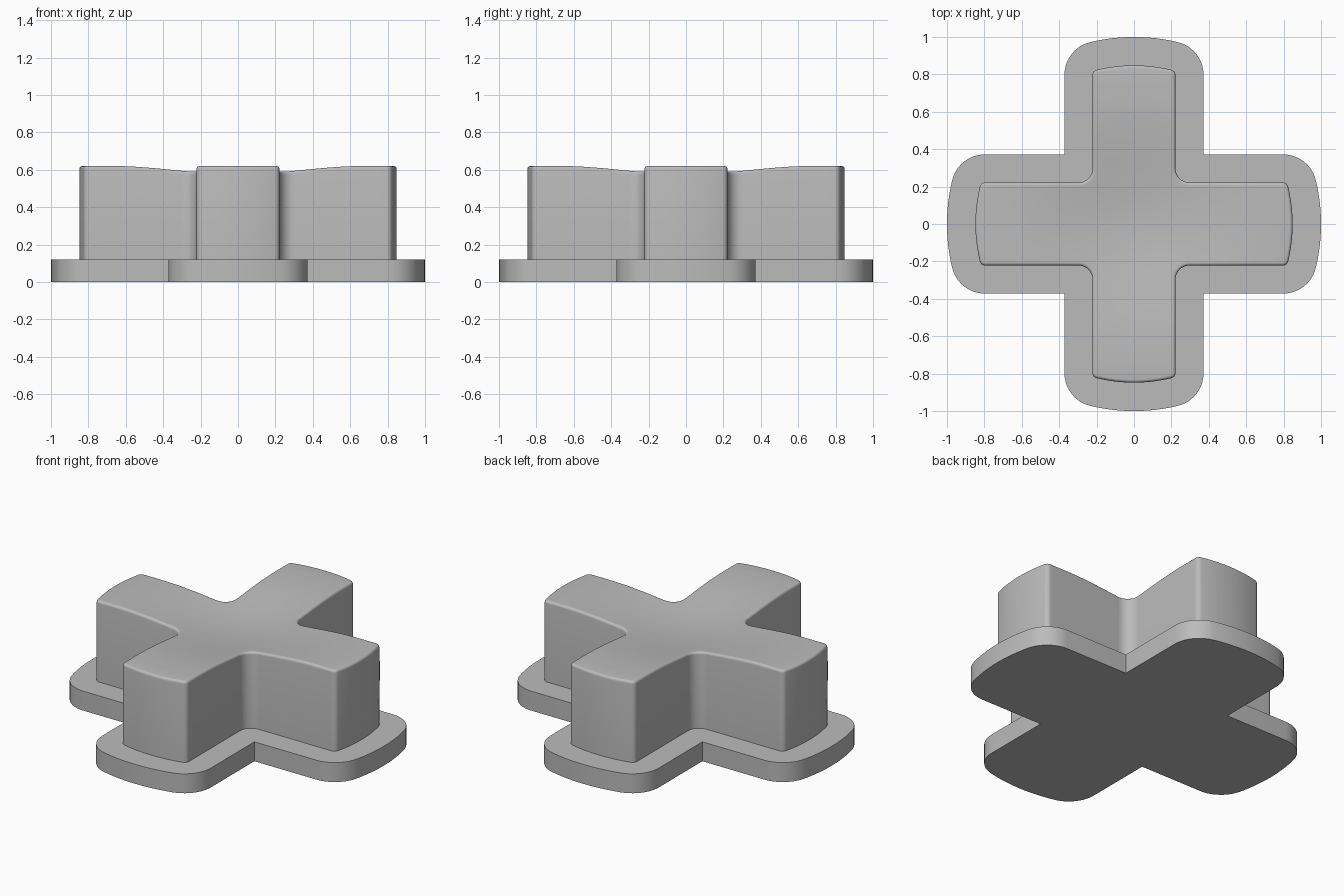
import bpy, bmesh, math
from mathutils import Vector, Matrix

default = bpy.data.objects.get("Cube")
if default:
    bpy.data.objects.remove(default, do_unlink=True)

grey = bpy.data.materials.new("plain grey")
grey.use_nodes = True
grey.diffuse_color = (0.5, 0.5, 0.5, 1)
grey.node_tree.nodes["Principled BSDF"].inputs["Base Color"].default_value = (0.5, 0.5, 0.5, 1)


def arc(cx, cy, radius, start, end, steps):
    angles = [start + (end - start) * i / steps for i in range(steps + 1)]
    return [Vector((cx + radius * math.cos(a), cy + radius * math.sin(a), 0)) for a in angles]


def cross_outline(half, reach, corner, fillet):
    """Plus shape with bowed arm ends, rounded outer corners and filleted inner ones."""
    cy = half - corner
    cx = math.sqrt((reach - corner) ** 2 - cy ** 2)
    phi, right = math.atan2(cy, cx), math.pi / 2
    arm = arc(cx, -cy, corner, -right, -phi, 10)
    arm += arc(0, 0, reach, -phi, phi, 16)[1:-1]
    arm += arc(cx, cy, corner, phi, right, 10)
    if fillet:
        arm += arc(half + fillet, half + fillet, fillet, 3 * right, 2 * right, 10)
    else:
        arm.append(Vector((half, half, 0)))
    return [Matrix.Rotation(k * right, 3, "Z") @ p for k in range(4) for p in arm]


def loft(bm, rings):
    """Join (outline, height) rings with side walls and close both ends."""
    loops = [[bm.verts.new((p.x, p.y, z)) for p in pts] for pts, z in rings]
    n = len(loops[0])
    for low, high in zip(loops, loops[1:]):
        for i in range(n):
            j = (i + 1) % n
            bm.faces.new((low[i], low[j], high[j], high[i]))
    bm.faces.new(loops[0][::-1])
    bm.faces.new(loops[-1])


def finish(bm, name):
    mesh = bpy.data.meshes.new(name)
    bm.to_mesh(mesh)
    bm.free()
    obj = bpy.data.objects.new(name, mesh)
    bpy.context.collection.objects.link(obj)
    mesh.materials.append(grey)
    bpy.ops.object.select_all(action="DESELECT")
    obj.select_set(True)
    bpy.context.view_layer.objects.active = obj
    bpy.ops.object.shade_smooth_by_angle(angle=math.radians(35))


# Base flange
bm = bmesh.new()
plate = cross_outline(0.372, 1.0, 0.18, 0)
loft(bm, [(plate, 0), (plate, 0.12)])
finish(bm, "base_flange")

# Button body with a rounded top rim
HALF, REACH, CORNER, FILLET, TOP, RIM = 0.222, 0.848, 0.03, 0.075, 0.62, 0.016
rings = [(cross_outline(HALF, REACH, CORNER, FILLET), 0.11)]
for i in range(6):
    a = math.pi / 2 * i / 5
    d = RIM * (1 - math.cos(a))
    rings.append((cross_outline(HALF - d, REACH - d, CORNER - d, FILLET + d),
                  TOP - RIM + RIM * math.sin(a)))
bm = bmesh.new()
loft(bm, rings)

# Slice the body so its top can follow a curve
for axis in (Vector((1, 0, 0)), Vector((0, 1, 0))):
    for i in range(-15, 16):
        bmesh.ops.bisect_plane(bm, geom=bm.verts[:] + bm.edges[:] + bm.faces[:],
                               plane_co=axis * i * 0.05, plane_no=axis, dist=1e-5)

# Shallow thumb dish in the middle of the top
for v in bm.verts:
    if v.co.z > 0.5:
        t = min(v.co.xy.length / 0.7, 1)
        v.co.z -= 0.055 * (1 - t * t * (3 - 2 * t))
finish(bm, "cross_button")
